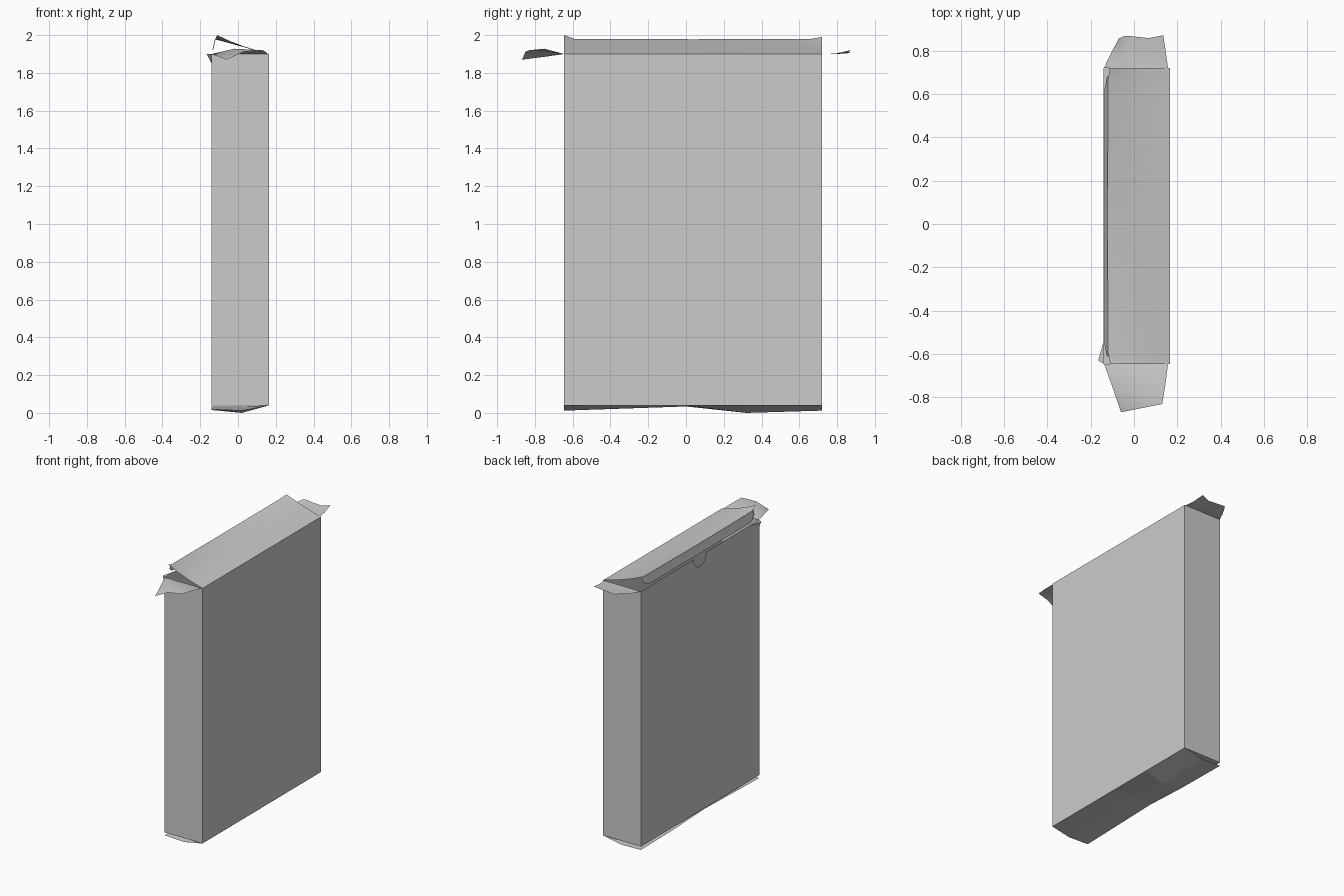
import bpy
from math import sin, cos, pi

if "Cube" in bpy.data.objects:
    bpy.data.objects.remove(bpy.data.objects["Cube"])

X0, X1, Y0, Y1, ZB, ZT = -0.14, 0.165, -0.645, 0.72, 0.04, 1.9


def sheet(name, verts, faces):
    me = bpy.data.meshes.new(name)
    me.from_pydata(verts, [], faces)
    me.update()
    ob = bpy.data.objects.new(name, me)
    bpy.context.collection.objects.link(ob)
    return ob


def loft(name, rows, smooth=False):
    """Skin a card sheet through rows holding equal numbers of points."""
    n = len(rows[0])
    faces = [(r * n + i, r * n + i + 1, (r + 1) * n + i + 1, (r + 1) * n + i)
             for r in range(len(rows) - 1) for i in range(n - 1)]
    ob = sheet(name, [p for row in rows for p in row], faces)
    if smooth:
        for p in ob.data.polygons:
            p.use_smooth = True
    return ob


# Plain walls of the carton
def wall(name, a, b):
    sheet(name, [(*a, ZB), (*b, ZB), (*b, ZT), (*a, ZT)], [(0, 1, 2, 3)])


wall("right_panel", (X1, Y0), (X1, Y1))
wall("front_side", (X0, Y0), (X1, Y0))
wall("back_side", (X1, Y1), (X0, Y1))

# Left panel with the thumb notch in its top edge
R, YC, N = 0.07, 0.04, 16
pts = [(X0, Y1, ZB), (X0, Y0, ZB), (X0, Y0, ZT)]
pts += [(X0, YC - R * cos(pi * i / N), ZT - 1.1 * R * sin(pi * i / N)) for i in range(N + 1)]
pts += [(X0, Y1, ZT)]
sheet("left_panel", pts, [tuple(range(len(pts)))])

# Bottom: flat inner flap and sagging outer flap
sheet("bottom_inner_flap", [(X0, Y0, ZB), (X0, Y1, ZB), (X1, Y1, ZB), (X1, Y0, ZB)],
      [(0, 1, 2, 3)])
sag = [(Y0, 0.012, 0.018), (0.0, 0.034, 0.035), (0.32, 0.0, 0.02), (Y1, 0.012, 0.015)]
loft("bottom_outer_flap", [[(X1, y, ZB), (0.02, y, zm), (X0, y, ze)] for y, zm, ze in sag])

# Half-open lid, with its free corners curled up
ends = [(Y0, -0.11, 2.0), (-0.59, -0.12, 1.98), (0.04, -0.122, 1.978),
        (0.66, -0.12, 1.98), (Y1, -0.112, 1.99)]
lid = []
for t in (0, 0.25, 0.5, 0.75, 1):
    lid.append([(X1 + (x - X1) * t, y,
                 ZT + (1.978 - ZT) * t + (z - 1.978) * t ** 3) for y, x, z in ends])
loft("lid", lid, True)

# Tuck flap turned down from the lid edge, with cut-back corners
loft("tuck_flap", [
    [(-0.118, -0.61, 1.981), (-0.12, -0.59, 1.98), (-0.122, 0.04, 1.978),
     (-0.12, 0.66, 1.98), (-0.118, 0.68, 1.981)],
    [(-0.125, -0.61, 1.95), (-0.128, -0.58, 1.948), (-0.13, 0.04, 1.945),
     (-0.128, 0.65, 1.948), (-0.125, 0.68, 1.95)],
    [(-0.13, -0.58, 1.925), (-0.137, -0.55, 1.917), (-0.137, 0.04, 1.915),
     (-0.137, 0.62, 1.917), (-0.13, 0.65, 1.925)]])

# Crumpled dust flaps at both ends
loft("front_dust_flap", [
    [(-0.138, Y0, 1.9), (0.02, Y0, 1.9), (0.157, Y0, 1.9)],
    [(-0.1, -0.75, 1.885), (-0.02, -0.75, 1.928), (0.145, -0.74, 1.912)],
    [(-0.06, -0.868, 1.87), (0.03, -0.85, 1.912), (0.13, -0.83, 1.92)]], True)
loft("back_dust_flap", [
    [(0.157, Y1, 1.9), (0.08, Y1, 1.9), (-0.03, Y1, 1.9), (-0.09, Y1, 1.9), (-0.138, Y1, 1.9)],
    [(0.147, 0.79, 1.902), (0.08, 0.8, 1.9), (-0.03, 0.8, 1.9), (-0.07, 0.8, 1.9),
     (-0.105, 0.79, 1.9)],
    [(0.135, 0.87, 1.92), (0.07, 0.857, 1.905), (-0.03, 0.868, 1.905), (-0.05, 0.865, 1.91),
     (-0.07, 0.855, 1.915)]], True)

# Small torn fold at the front left corner
sheet("torn_corner", [(X0, -0.54, 1.9), (-0.165, -0.63, 1.9), (-0.14, Y0, 1.85), (X0, Y0, 1.9)],
      [(0, 1, 2), (0, 3, 1)])
